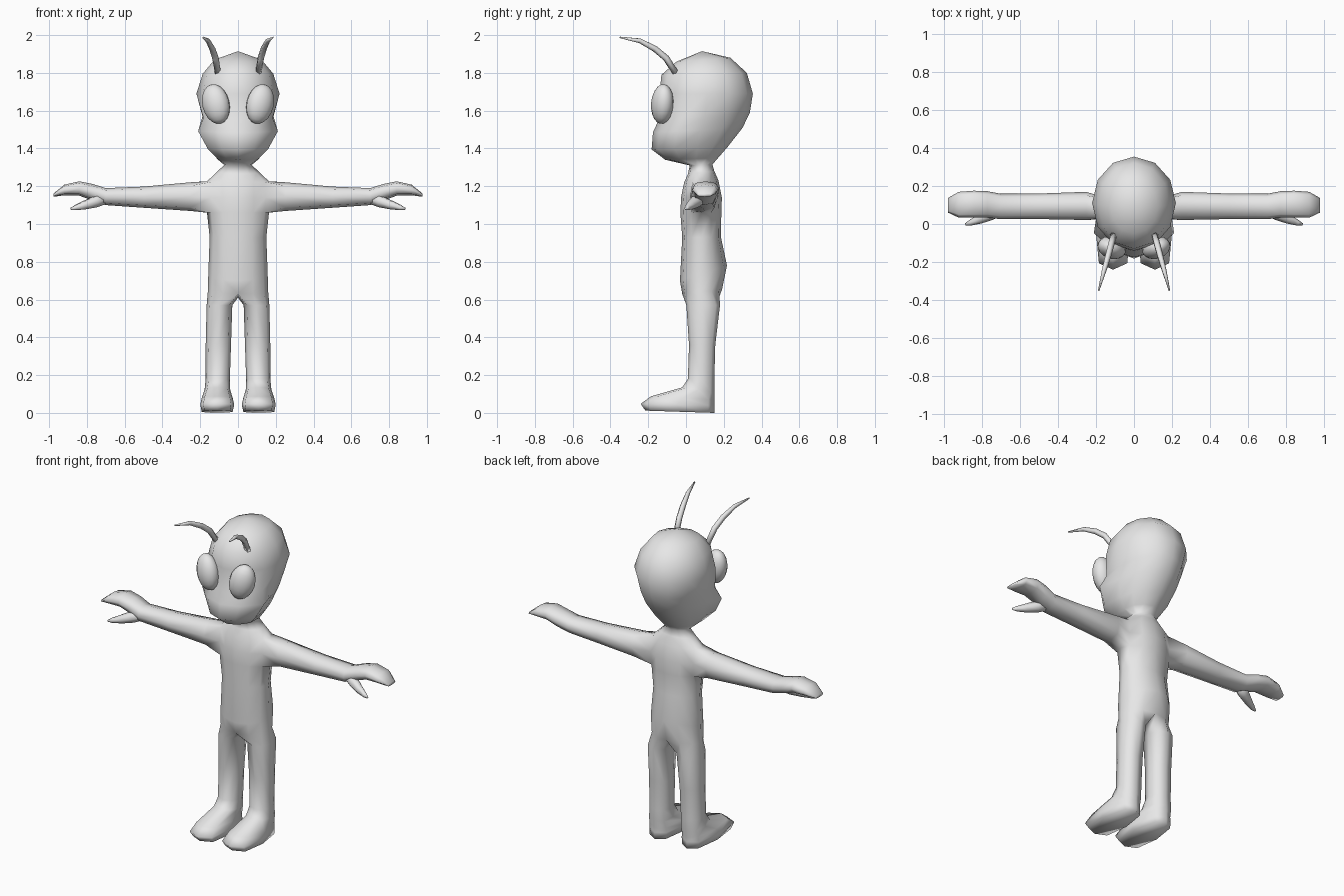
import bpy, bmesh, math
from mathutils import Vector, Matrix

if "Cube" in bpy.data.objects:
    bpy.data.objects.remove(bpy.data.objects["Cube"])

grey = bpy.data.materials.new("plain grey")
grey.diffuse_color = (0.8, 0.8, 0.8, 1)
grey.use_nodes = True
grey.node_tree.nodes["Principled BSDF"].inputs["Base Color"].default_value = grey.diffuse_color


def finish(bm, name):
    bmesh.ops.recalc_face_normals(bm, faces=bm.faces[:])
    me = bpy.data.meshes.new(name)
    bm.to_mesh(me)
    bm.free()
    me.materials.append(grey)
    for p in me.polygons:
        p.use_smooth = True
    ob = bpy.data.objects.new(name, me)
    bpy.context.collection.objects.link(ob)
    return ob


def power(v, p):
    return math.copysign(abs(v) ** p, v)


def strip(bm, a, b, closed):
    """Quads between two equally long rows of vertices."""
    n = len(a)
    for i in range(n if closed else n - 1):
        j = (i + 1) % n
        bm.faces.new((a[i], a[j], b[j], b[i]))


bm = bmesh.new()

# Trunk and head, right half: z front, z back, half width, y front, y widest, y back, cheek
rings = [
    (0.630, 0.650, 0.160, -0.020, 0.08, 0.190, 0),
    (0.700, 0.780, 0.157, -0.032, 0.08, 0.217, 0),
    (0.930, 0.930, 0.150, -0.020, 0.08, 0.185, 0),
    (1.060, 1.060, 0.164, -0.030, 0.08, 0.187, 0),
    (1.140, 1.140, 0.168, -0.026, 0.08, 0.190, 0),
    (1.220, 1.230, 0.165, -0.010, 0.08, 0.172, 0),
    (1.265, 1.280, 0.115, 0.010, 0.08, 0.150, 0),
    (1.310, 1.315, 0.073, 0.020, 0.08, 0.140, 0),
    (1.340, 1.350, 0.110, -0.110, 0.05, 0.170, 0.01),
    (1.395, 1.410, 0.145, -0.182, 0.06, 0.222, 0.035),
    (1.485, 1.510, 0.172, -0.175, 0.08, 0.300, 0.062),
    (1.550, 1.590, 0.186, -0.145, 0.10, 0.338, 0.022),
    (1.690, 1.690, 0.220, -0.140, 0.11, 0.354, 0),
    (1.790, 1.800, 0.187, -0.130, 0.10, 0.322, 0),
    (1.860, 1.880, 0.125, -0.050, 0.09, 0.235, 0),
]
trunk = []
for zf, zb, hw, yf, ym, yb, cheek in rings:
    row = []
    for i in range(7):
        a = math.pi * i / 6
        c = math.cos(a)
        x = hw * math.sin(a) if 0 < i < 6 else 0
        x += cheek * (0, 0.35, 1, 0.1, 0, 0, 0)[i]
        y = ym - c * ((ym - yf) if c > 0 else (yb - ym))
        row.append(bm.verts.new((x, y, (zf + zb) / 2 + c * (zf - zb) / 2)))
    trunk.append(row)
K = 3                                            # arm opening starts at this ring
for r in range(len(trunk) - 1):
    for i in range(6):
        if r in (K, K + 1) and i in (2, 3):
            continue
        bm.faces.new((trunk[r][i], trunk[r][i + 1], trunk[r + 1][i + 1], trunk[r + 1][i]))
apex = bm.verts.new((0, 0.085, 1.915))
for i in range(6):
    bm.faces.new((trunk[-1][i], trunk[-1][i + 1], apex))

# Arm and mitten hand: x, z centre, z radius, y centre, y radius
lo, mid, hi = trunk[K], trunk[K + 1], trunk[K + 2]
prev = [lo[2], lo[3], lo[4], mid[4], hi[4], hi[3], hi[2], mid[2]]
for x, zc, rz, yc, ry in [
    (0.25, 1.145, 0.076, 0.095, 0.074),
    (0.50, 1.142, 0.056, 0.093, 0.067),
    (0.70, 1.145, 0.045, 0.092, 0.067),
    (0.77, 1.168, 0.044, 0.103, 0.069),
    (0.84, 1.188, 0.038, 0.104, 0.071),
    (0.92, 1.180, 0.028, 0.101, 0.068),
    (0.978, 1.152, 0.008, 0.098, 0.038),
]:
    ring = []
    for j in range(8):
        a = math.radians(225 + 45 * j)
        ring.append(bm.verts.new((x, yc + ry * power(math.cos(a), 0.8),
                                  zc + rz * power(math.sin(a), 0.8))))
    strip(bm, prev, ring, True)
    prev = ring
bm.faces.new(prev)

# Leg and foot: z front, z back, x centre, x radius, y front, y back, squareness, heel taper
prev = trunk[0] + [bm.verts.new((0, 0.09, 0.61))]
for zf, zb, xc, rx, yf, yb, p, taper in [
    (0.570, 0.570, 0.098, 0.068, 0.002, 0.180, 0.8, 1),
    (0.360, 0.360, 0.104, 0.067, 0.016, 0.155, 0.8, 1),
    (0.180, 0.180, 0.107, 0.064, 0.010, 0.150, 0.8, 1),
    (0.135, 0.110, 0.109, 0.068, -0.020, 0.150, 0.7, 0.95),
    (0.088, 0.070, 0.110, 0.082, -0.185, 0.150, 0.6, 0.82),
    (0.048, 0.040, 0.110, 0.090, -0.240, 0.150, 0.55, 0.78),
    (0.012, 0.000, 0.110, 0.082, -0.215, 0.150, 0.55, 0.8),
]:
    ring = []
    for j in range(8):
        a = math.radians(-45 + 45 * j)
        c, s = power(math.cos(a), p), power(math.sin(a), p)
        w = rx * (taper if c < -0.1 else 1)
        ring.append(bm.verts.new((xc + w * s, (yf + yb) / 2 - c * (yb - yf) / 2,
                                  (zf + zb) / 2 + c * (zf - zb) / 2)))
    strip(bm, prev, ring, True)
    prev = ring
bm.faces.new(prev)

# Mirror the half body
bmesh.ops.mirror(bm, geom=bm.verts[:] + bm.edges[:] + bm.faces[:],
                 axis='X', merge_dist=0.0005)
bmesh.ops.remove_doubles(bm, verts=bm.verts[:], dist=0.0005)
finish(bm, "body")


def tube(name, path, sides, side):
    """Tapered tube along (x, y, z, radius) points."""
    bm = bmesh.new()
    pts = [Vector((p[0] * side, p[1], p[2])) for p in path]
    prev = None
    for k, c in enumerate(pts):
        t = (pts[min(k + 1, len(pts) - 1)] - pts[max(k - 1, 0)]).normalized()
        u = t.cross(Vector((0, 0.5, 1))).normalized()
        v = t.cross(u)
        r = path[k][3]
        ring = []
        for j in range(sides):
            a = 2 * math.pi * (j + 0.5) / sides
            ring.append(bm.verts.new(c + r * (math.cos(a) * u + math.sin(a) * v)))
        if prev:
            strip(bm, prev, ring, True)
        else:
            bm.faces.new(ring)
        prev = ring
    bm.faces.new(prev)
    return finish(bm, name)


for side, label in ((-1, "right"), (1, "left")):
    # Antennae
    tube(label + "_antenna", [(0.107, -0.055, 1.80, 0.017), (0.120, -0.105, 1.878, 0.018),
                              (0.136, -0.165, 1.928, 0.017), (0.158, -0.245, 1.970, 0.013),
                              (0.186, -0.350, 1.988, 0.004)], 5, side)
    # Thumbs
    tube(label + "_thumb", [(0.69, 0.080, 1.140, 0.030), (0.755, 0.052, 1.118, 0.033),
                            (0.81, 0.026, 1.100, 0.025), (0.86, 0.006, 1.086, 0.015),
                            (0.885, -0.002, 1.080, 0.006)], 6, side)
    # Bulging eyes, tops leaning outward
    bm = bmesh.new()
    bmesh.ops.create_uvsphere(bm, u_segments=16, v_segments=10, radius=1)
    m = (Matrix.Translation((0.117 * side, -0.125, 1.635))
         @ Matrix.Rotation(0.35 * side, 4, 'Z') @ Matrix.Rotation(0.25 * side, 4, 'Y')
         @ Matrix.Diagonal((0.074, 0.058, 0.107, 1)))
    bmesh.ops.transform(bm, matrix=m, verts=bm.verts[:])
    finish(bm, label + "_eye")
